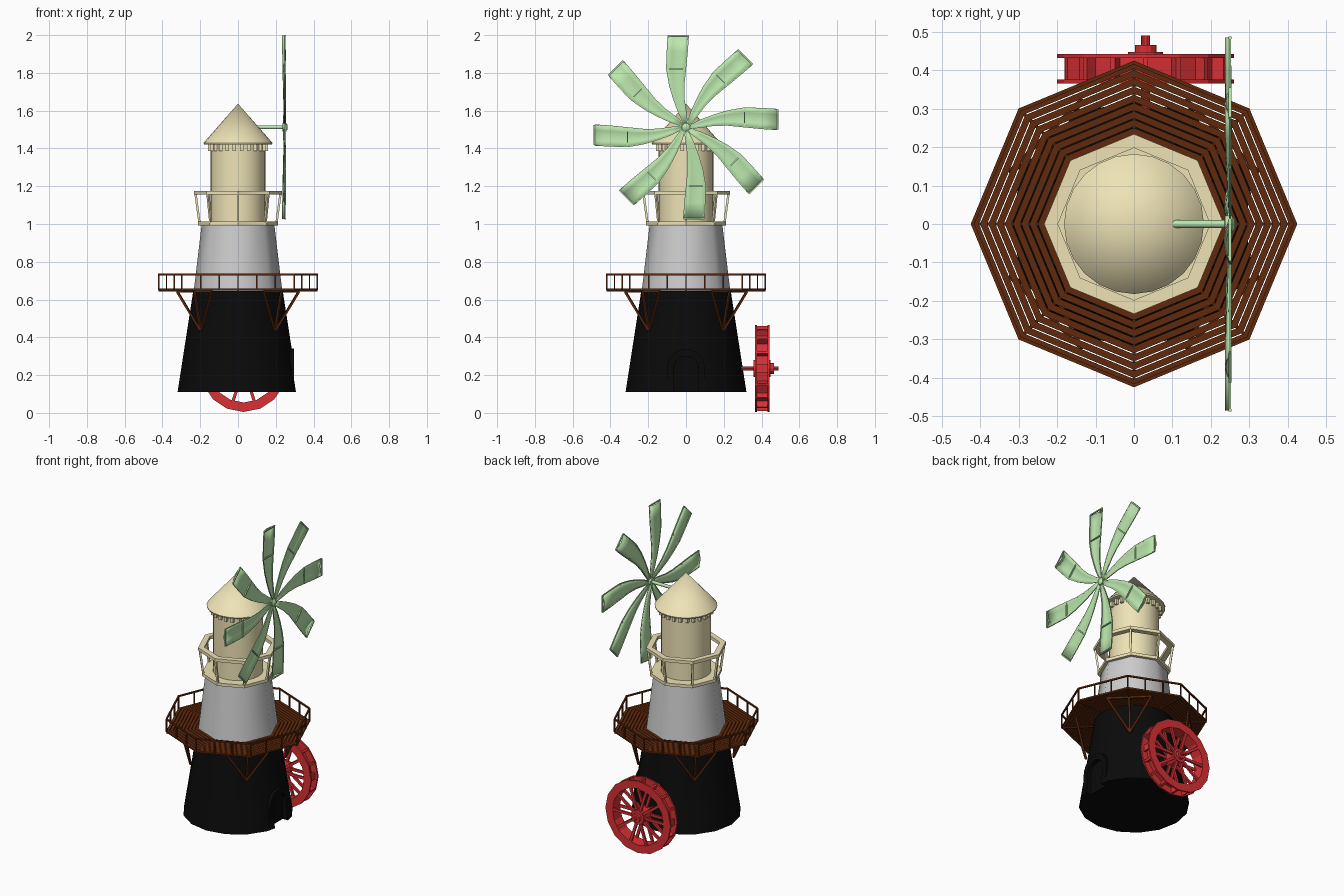
import bpy, bmesh
from math import sin, cos, pi, radians
from mathutils import Vector, Matrix

if "Cube" in bpy.data.objects:
    bpy.data.objects.remove(bpy.data.objects["Cube"])


def material(name, rgb):
    m = bpy.data.materials.new(name)
    m.diffuse_color = (*rgb, 1)
    m.use_nodes = True
    m.node_tree.nodes["Principled BSDF"].inputs["Base Color"].default_value = m.diffuse_color
    return m


BLACK = material("tar_black", (0.003, 0.003, 0.003))
CREAM = material("cream", (0.86, 0.77, 0.47))
BROWN = material("brown_wood", (0.115, 0.022, 0.004))
GREEN = material("pale_green", (0.50, 0.80, 0.42))
RED = material("red", (0.70, 0.03, 0.035))


def finish(bm, name, mat=None, smooth=None):
    bmesh.ops.remove_doubles(bm, verts=bm.verts, dist=1e-5)
    bmesh.ops.recalc_face_normals(bm, faces=bm.faces)
    me = bpy.data.meshes.new(name)
    bm.to_mesh(me)
    bm.free()
    ob = bpy.data.objects.new(name, me)
    bpy.context.collection.objects.link(ob)
    if mat:
        me.materials.append(mat)
    if smooth:
        bpy.ops.object.select_all(action='DESELECT')
        ob.select_set(True)
        bpy.context.view_layer.objects.active = ob
        bpy.ops.object.shade_smooth_by_angle(angle=radians(smooth))
    return ob


def polar(r, a, z):
    return Vector((r * cos(a), r * sin(a), z))


def lathe(bm, profile, n, closed=True):
    """Revolve (radius, z) points about z; closed joins last point to first."""
    cols = [[bm.verts.new(polar(r, 2 * pi * i / n, z)) for r, z in profile] for i in range(n)]
    k = len(profile)
    for i in range(n):
        a, b = cols[i], cols[(i + 1) % n]
        for j in range(k if closed else k - 1):
            bm.faces.new((a[j], b[j], b[(j + 1) % k], a[(j + 1) % k]))


def solid(bm, profile, n):
    lathe(bm, [(1e-6, profile[0][1])] + profile + [(1e-6, profile[-1][1])], n, False)


def bar(bm, a, b, w, h=None):
    """Square-section beam from a to b."""
    a, b = Vector(a), Vector(b)
    d = b - a
    m = Matrix.Translation((a + b) / 2) @ d.to_track_quat('Z', 'Y').to_matrix().to_4x4()
    bmesh.ops.create_cube(bm, size=1, matrix=m @ Matrix.Diagonal((w, h or w, d.length, 1)))


def prism(bm, pts, offset):
    """Extrude a planar outline by an offset vector."""
    lo = [bm.verts.new(p) for p in pts]
    hi = [bm.verts.new(Vector(p) + Vector(offset)) for p in pts]
    bm.faces.new(lo)
    bm.faces.new(hi)
    for i in range(len(pts)):
        j = (i + 1) % len(pts)
        bm.faces.new((lo[i], lo[j], hi[j], hi[i]))


def arch(r, z0, zc, n=10):
    return [(r, z0)] + [(r * cos(pi * i / n), zc + r * sin(pi * i / n)) for i in range(n + 1)] + [(-r, z0)]


# Black tower base with arched doorway cut in the +x side
bm = bmesh.new()
solid(bm, [(0.32, 0.11), (0.237, 0.645)], 16)
base = finish(bm, "tower_base", BLACK, 40)
bm = bmesh.new()
prism(bm, [(0.27, y, z) for y, z in arch(0.065, 0.05, 0.235)], (0.15, 0, 0))
cutter = finish(bm, "doorway_cutter")
cutter.hide_render = True
cutter.hide_viewport = True
mod = base.modifiers.new("doorway", 'BOOLEAN')
mod.object = cutter
mod.solver = 'EXACT'

# Stone arch around the doorway
bm = bmesh.new()
outer, inner = arch(0.1, 0.15, 0.24), arch(0.066, 0.15, 0.235)
for i in range(len(outer) - 1):
    quad = [outer[i], outer[i + 1], inner[i + 1], inner[i]]
    prism(bm, [(0.25, y, z) for y, z in quad], (0.047, 0, 0))
finish(bm, "door_arch", BLACK)

# Grey octagonal middle storey
bm = bmesh.new()
solid(bm, [(0.235, 0.64), (0.192, 1.0)], 8)
finish(bm, "tower_middle", None, 50)

# Deck planks in eight sectors
bm = bmesh.new()
rows, r_in, r_out = 9, 0.232, 0.425
step = (r_out - r_in) / rows
for s in range(8):
    a, b = s * pi / 4, (s + 1) * pi / 4
    for k in range(rows):
        r0 = r_in + k * step
        r1 = r0 + step - 0.003
        prism(bm, [polar(r0, a, 0.648), polar(r1, a, 0.648), polar(r1, b, 0.648), polar(r0, b, 0.648)],
              (0, 0, 0.01))
    bar(bm, polar(r_in, a, 0.646), polar(r_out - 0.005, a, 0.646), 0.009)
finish(bm, "deck", BROWN)

# Deck railing
bm = bmesh.new()
for s in range(8):
    a, b = polar(0.42, s * pi / 4, 0), polar(0.42, (s + 1) * pi / 4, 0)
    bar(bm, a + Vector((0, 0, 0.733)), b + Vector((0, 0, 0.733)), 0.009)
    for t in range(3):
        p = a.lerp(b, t / 3)
        bar(bm, p + Vector((0, 0, 0.65)), p + Vector((0, 0, 0.735)), 0.007)
finish(bm, "deck_railing", BROWN)

# Triangular brackets below the deck on the diagonals
bm = bmesh.new()
for s in range(4):
    a = pi / 4 + s * pi / 2
    side = Vector((-sin(a), cos(a), 0)) * 0.13
    foot, top = polar(0.279, a, 0.435), polar(0.325, a, 0.642)
    for p in (top - side, top, top + side):
        bar(bm, foot, p, 0.011)
    bar(bm, top - side, top + side, 0.011)
finish(bm, "deck_brackets", BROWN)

# Cream upper drum, dentils and conical cap
bm = bmesh.new()
solid(bm, [(0.145, 0.99), (0.145, 1.43)], 24)
finish(bm, "tower_drum", CREAM, 40)
bm = bmesh.new()
for i in range(24):
    a = 2 * pi * (i + 0.5) / 24
    bar(bm, polar(0.15, a, 1.387), polar(0.15, a, 1.428), 0.018)
finish(bm, "dentils", CREAM)
bm = bmesh.new()
solid(bm, [(0.15, 1.42), (0.18, 1.422), (0.182, 1.43), (1e-6, 1.637)], 24)
finish(bm, "cap_roof", CREAM, 40)

# Octagonal gallery: floor, handrail, flared posts
bm = bmesh.new()
lathe(bm, [(0.14, 0.993), (0.212, 0.993), (0.212, 1.012), (0.14, 1.012)], 8)
lathe(bm, [(0.198, 1.155), (0.234, 1.155), (0.234, 1.175), (0.198, 1.175)], 8)
for s in range(8):
    a = s * pi / 4
    bar(bm, polar(0.203, a, 1.0), polar(0.225, a, 1.16), 0.012)
finish(bm, "gallery", CREAM)

# Windshaft and hub
turn = Matrix.Translation((0, 0, 1.512)) @ Matrix.Rotation(pi / 2, 4, 'Y')
bm = bmesh.new()
solid(bm, [(0.01, 0.1), (0.01, 0.235), (0.022, 0.237), (0.022, 0.255), (0.012, 0.263)], 12)
bm.transform(turn)
finish(bm, "windshaft", GREEN, 40)

# Eight curved sails: (distance, trailing edge, leading edge)
outline = [(0.015, -0.008, 0.008), (0.08, 0.0, 0.04), (0.15, 0.010, 0.066), (0.22, 0.011, 0.087),
           (0.31, 0.002, 0.103), (0.40, -0.007, 0.100), (0.485, -0.013, 0.095)]
bm = bmesh.new()
frame = bmesh.new()
for s in range(8):
    a = s * pi / 4

    def place(r, v, x):
        return Vector((x, r * cos(a) - v * sin(a), 1.512 + r * sin(a) + v * cos(a)))
    grid = []
    for r, lo, hi in outline:
        grid.append([bm.verts.new(place(r, lo + (hi - lo) * t / 4,
                                        0.25 - 0.03 * (hi - lo) * t * (4 - t))) for t in range(5)])
    for g, h in zip(grid, grid[1:]):
        for t in range(4):
            bm.faces.new((g[t], g[t + 1], h[t + 1], h[t]))
    for p, q in zip(outline, outline[1:]):
        for e in (1, 2):
            bar(frame, place(p[0], p[e], 0.25), place(q[0], q[e], 0.25), 0.005)
    for r, lo, hi in (outline[4], outline[6]):
        bar(frame, place(r, lo, 0.25), place(r, hi, 0.25), 0.007)
sails = finish(bm, "sails", GREEN, 40)
sol = sails.modifiers.new("cloth", 'SOLIDIFY')
sol.thickness = 0.003
finish(frame, "sail_frames", GREEN)

# Water wheel: rims, drum, paddles, spokes, hub and axle (built about z, turned to y)
wheel = Matrix.Translation((0.03, 0, 0.235)) @ Matrix.Rotation(-pi / 2, 4, 'X')
bm = bmesh.new()
for z in (0.366, 0.432):
    lathe(bm, [(0.18, z), (0.23, z), (0.23, z + 0.01), (0.18, z + 0.01)], 16)
lathe(bm, [(0.18, 0.37), (0.19, 0.37), (0.19, 0.438), (0.18, 0.438)], 16)
for i in range(16):
    a = 2 * pi * i / 16
    bar(bm, polar(0.205, a, 0.372), polar(0.205, a, 0.436), 0.012, 0.04) if i % 4 == 0 else \
        prism(bm, [polar(0.185, a - 0.03, 0.372), polar(0.223, a - 0.03, 0.372),
                   polar(0.223, a + 0.03, 0.372), polar(0.185, a + 0.03, 0.372)], (0, 0, 0.064))
finish_m = wheel
bm.transform(wheel)
finish(bm, "water_wheel_rim", RED)

bm = bmesh.new()
for i in range(10):
    a = 2 * pi * i / 10
    for z in (0.373, 0.435):
        bar(bm, polar(0.02, a, z), polar(0.185, a, z), 0.016, 0.012)
solid(bm, [(0.045, 0.358), (0.045, 0.448)], 12)
solid(bm, [(0.028, 0.448), (0.028, 0.466)], 12)
solid(bm, [(0.012, 0.26), (0.012, 0.49)], 10)
bm.transform(wheel)
finish(bm, "water_wheel_spokes_and_axle", RED)
